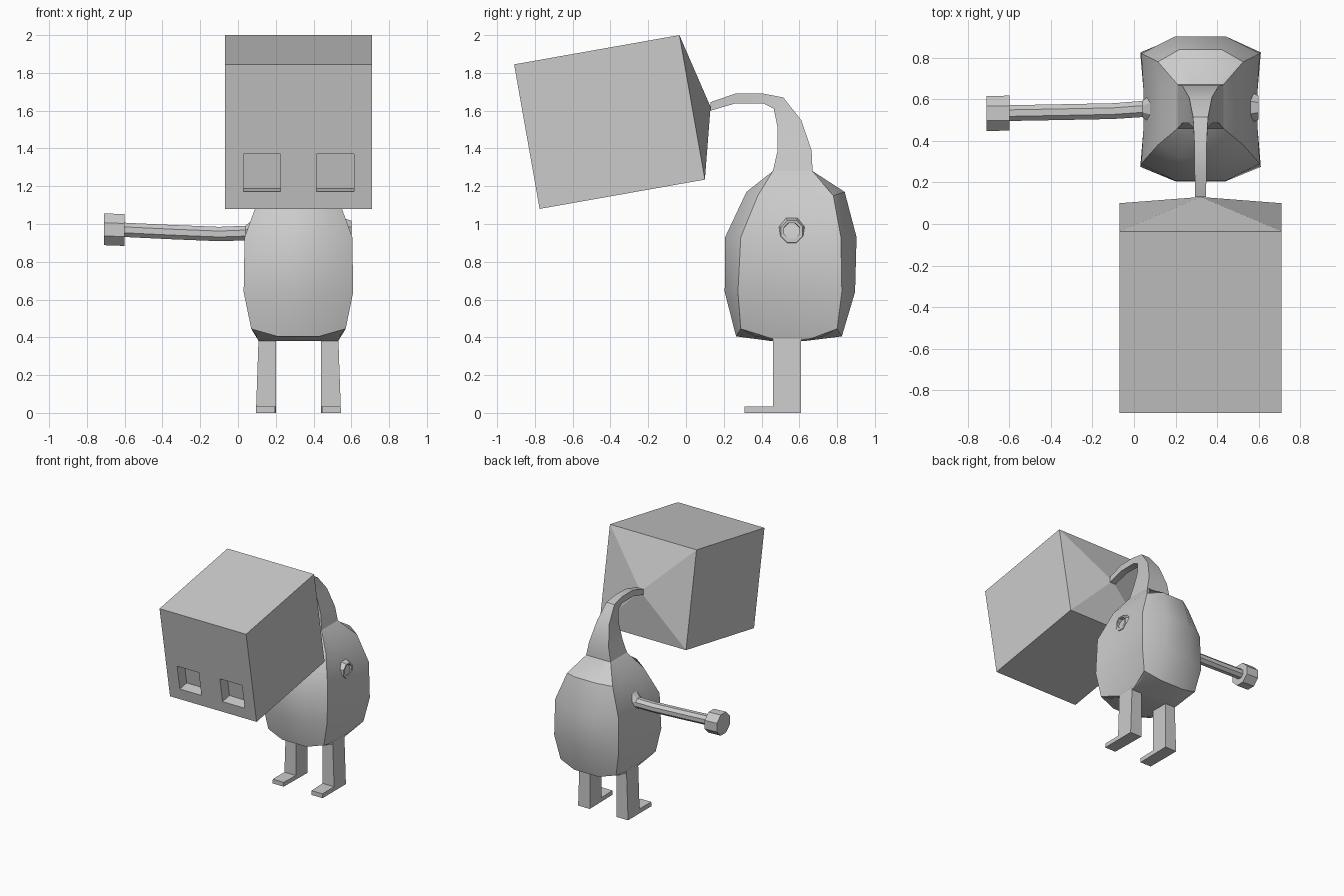
import bpy, bmesh
from math import sin, cos, pi, radians
from mathutils import Vector

if "Cube" in bpy.data.objects:
    bpy.data.objects.remove(bpy.data.objects["Cube"])

CX, CY = 0.32, 0.555      # body centre


def finish(name, bm, smooth=None):
    bmesh.ops.recalc_face_normals(bm, faces=bm.faces)
    me = bpy.data.meshes.new(name)
    bm.to_mesh(me)
    bm.free()
    ob = bpy.data.objects.new(name, me)
    bpy.context.collection.objects.link(ob)
    if smooth:
        me.shade_smooth()
        me.set_sharp_from_angle(angle=radians(smooth))
    return ob


def loft(name, rings, smooth=None):
    """Skin equal-length point rings and cap both ends."""
    bm = bmesh.new()
    vs = [[bm.verts.new(p) for p in r] for r in rings]
    n = len(vs[0])
    for a, b in zip(vs, vs[1:]):
        for i in range(n):
            j = (i + 1) % n
            bm.faces.new((a[i], a[j], b[j], b[i]))
    bm.faces.new(vs[0])
    bm.faces.new(vs[-1])
    return finish(name, bm, smooth)


def octagons(stations):
    """Octagon rings along x: (x, y, z, radius)."""
    return [[(x, y + r * cos(pi / 8 + k * pi / 4), z + r * sin(pi / 8 + k * pi / 4))
             for k in range(8)] for x, y, z, r in stations]


# Head: tilted box with recessed eyes and a pyramid back
FB, FT = Vector((0, -0.775, 1.08)), Vector((0, -0.91, 1.845))
BB, BT = Vector((0, 0.10, 1.235)), Vector((0, -0.035, 2.0))
DEEP = (BB - FB).normalized() * 0.09
xs = [-0.39, -0.29, -0.095, 0.095, 0.295, 0.39]
ts = [0, 0.12, 0.38, 1]
bm = bmesh.new()
X = lambda x: Vector((CX + x, 0, 0))
g = [[bm.verts.new(FB.lerp(FT, t) + X(x)) for x in xs] for t in ts]
for r in range(3):
    for c in range(5):
        q = [g[r][c], g[r][c + 1], g[r + 1][c + 1], g[r + 1][c]]
        if r == 1 and c in (1, 3):
            inner = [bm.verts.new(v.co + DEEP) for v in q]
            for i in range(4):
                j = (i + 1) % 4
                bm.faces.new((q[i], q[j], inner[j], inner[i]))
            bm.faces.new(inner)
        else:
            bm.faces.new(q)
bl, br, tl, tr = [bm.verts.new(p + X(x)) for p in (BB, BT) for x in (-0.39, 0.39)]
bm.faces.new(g[0] + [br, bl])
bm.faces.new(g[3] + [tr, tl])
bm.faces.new([row[0] for row in g] + [tl, bl])
bm.faces.new([row[5] for row in g] + [tr, br])
apex = bm.verts.new((CX, 0.13, 1.62))
for a, b in ((bl, br), (br, tr), (tr, tl), (tl, bl)):
    bm.faces.new((a, b, apex))
finish("head", bm)

# Neck: lower/inner point, upper/outer point, half width
neck = [(0.46, 1.28, 0.67, 1.28, 0.11), (0.485, 1.39, 0.665, 1.39, 0.088),
        (0.485, 1.51, 0.61, 1.55, 0.055), (0.465, 1.61, 0.515, 1.67, 0.036),
        (0.41, 1.638, 0.40, 1.692, 0.03), (0.26, 1.638, 0.26, 1.69, 0.028),
        (0.13, 1.60, 0.13, 1.645, 0.027)]
loft("neck", [[(CX - w, y0, z0), (CX + w, y0, z0), (CX + w, y1, z1), (CX - w, y1, z1)]
              for y0, z0, y1, z1, w in neck], 30)


# Body: 12-sided rings with corners, bulging front/back and slightly hollow sides
def body_ring(cy, zc, zm, cx, dy, fy, sx, mx, my):
    quarter = [(sx, my, zm), (cx, dy, zc), (mx, fy, zm)]
    pts = []
    for s, t, step in ((1, 1, 1), (-1, 1, -1), (-1, -1, 1), (1, -1, -1)):
        pts += [(CX + s * x, cy + t * y, z) for x, y, z in quarter[::step]]
    return pts


loft("body", [body_ring(*r) for r in (
    (0.54, 0.38, 0.38, 0.21, 0.085, 0.085, 0.20, 0.10, 0.04),
    (0.545, 0.445, 0.405, 0.25, 0.255, 0.28, 0.22, 0.11, 0.18),
    (0.55, 0.64, 0.64, 0.29, 0.275, 0.345, 0.275, 0.12, 0.10),
    (0.555, 0.93, 0.93, 0.285, 0.265, 0.348, 0.275, 0.12, 0.10),
    (0.58, 1.15, 1.17, 0.205, 0.20, 0.26, 0.19, 0.10, 0.08),
    (0.565, 1.28, 1.28, 0.11, 0.105, 0.105, 0.11, 0.05, 0.04))], 35)

# Single arm with flared shoulder, and its hand
loft("arm", octagons([(0.08, 0.555, 0.955, 0.075), (0.04, 0.553, 0.952, 0.042),
                      (-0.10, 0.543, 0.947, 0.041), (-0.35, 0.538, 0.957, 0.041),
                      (-0.62, 0.533, 0.97, 0.041)]), 30)
loft("hand", octagons([(-0.60, 0.533, 0.968, 0.091), (-0.71, 0.532, 0.972, 0.091)]))

# Empty shoulder socket on the other side
loft("shoulder_socket", octagons([(0.55, 0.56, 0.955, 0.085), (0.60, 0.56, 0.96, 0.062),
                                  (0.60, 0.56, 0.965, 0.045), (0.57, 0.56, 0.965, 0.043)]))

# Legs: L-shaped profile given a slightly flared width, mirrored
profile = [(0.31, 0), (0.61, 0), (0.61, 0.40), (0.46, 0.40), (0.46, 0.035), (0.31, 0.035)]
for name, s in (("left_leg", -1), ("right_leg", 1)):
    loft(name, [[(CX + s * (0.225 - 0.035 * z), y, z) for y, z in profile],
                [(CX + s * (0.12 if y > 0.4 else 0.125), y, z) for y, z in profile]])
